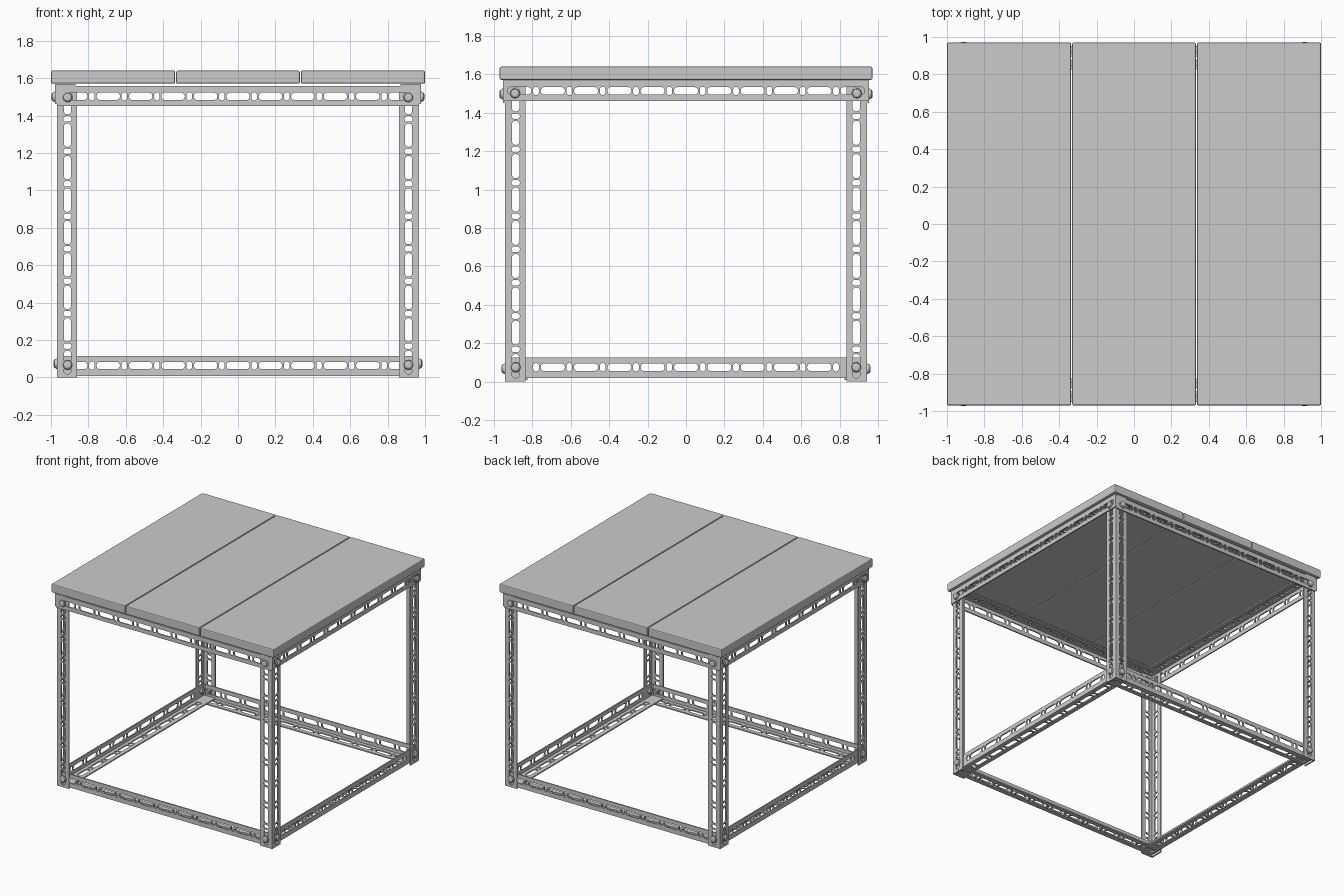
import bpy, bmesh, math
from mathutils import Matrix, Vector

if "Cube" in bpy.data.objects:
    bpy.data.objects.remove(bpy.data.objects["Cube"])

grey = bpy.data.materials.new("plain grey")
grey.diffuse_color = (0.6, 0.6, 0.6, 1)
grey.use_nodes = True
grey.node_tree.nodes["Principled BSDF"].inputs["Base Color"].default_value = grey.diffuse_color

W, T = 0.108, 0.010          # angle iron flange width and thickness
PITCH, HOLE_V = 0.1735, 0.056  # hole spacing and distance from the outer corner


def add_object(name, mesh):
    ob = bpy.data.objects.new(name, mesh)
    mesh.materials.clear()
    mesh.materials.append(grey)
    bpy.context.collection.objects.link(ob)
    return ob


def slot_points(cx, cy, length, height):
    # rounded slot, long along x or y
    r = min(length, height) / 2
    ex, ey = length / 2 - r, height / 2 - r
    pts = []
    for i in range(16):
        a = 2 * math.pi * (i + 0.5) / 16
        c, s = math.cos(a), math.sin(a)
        pts.append((cx + math.copysign(ex, c) + r * c, cy + math.copysign(ey, s) + r * s))
    return pts


def perforated_plate(length, v0):
    # flat strip with alternating long slots and short cross slots
    h = length / 2
    loops = [[(-h, v0), (h, v0), (h, W), (-h, W)]]
    for k in range(-12, 13):
        x = k * PITCH / 2
        size = (0.126, 0.040) if k % 2 == 0 else (0.030, 0.044)
        if abs(x) + size[0] / 2 < h - 0.008:
            loops.append(slot_points(x, HOLE_V, *size))
    cu = bpy.data.curves.new("strip", 'CURVE')
    cu.dimensions, cu.fill_mode, cu.extrude = '2D', 'BOTH', T / 2
    for loop in loops:
        sp = cu.splines.new('POLY')
        sp.points.add(len(loop) - 1)
        for p, (x, y) in zip(sp.points, loop):
            p.co = (x, y, 0, 1)
        sp.use_cyclic_u = True
    ob = bpy.data.objects.new("strip", cu)
    bpy.context.collection.objects.link(ob)
    dg = bpy.context.evaluated_depsgraph_get()
    mesh = bpy.data.meshes.new_from_object(ob.evaluated_get(dg))
    bpy.data.objects.remove(ob)
    bpy.data.curves.remove(cu)
    return mesh


def angle_iron(name, origin, u, a, b, length):
    # L section: outer corner runs along u, flanges go along a and b
    u, a, b, o = (Vector(v) for v in (u, a, b, origin))
    bm = bmesh.new()
    for p, q, v0 in ((a, b, 0), (b, a, T)):
        mesh = perforated_plate(length, v0)
        m = Matrix((u, p, q)).transposed().to_4x4()
        m.translation = o + q * T / 2
        mesh.transform(m)
        bm.from_mesh(mesh)
        bpy.data.meshes.remove(mesh)
    bmesh.ops.remove_doubles(bm, verts=bm.verts, dist=1e-5)
    bmesh.ops.recalc_face_normals(bm, faces=bm.faces)
    for f in bm.faces:
        f.smooth = False
    out = bpy.data.meshes.new(name)
    bm.to_mesh(out)
    bm.free()
    add_object(name, out)


def bolt(name, pos, normal):
    # washer, tapered head, shaft and hex nut, all along the outward normal
    rot = Vector((0, 0, 1)).rotation_difference(Vector(normal)).to_matrix().to_4x4()
    base = Matrix.Translation(pos) @ rot
    bm = bmesh.new()
    for z0, z1, r0, r1, n in ((0, 0.006, 0.028, 0.028, 20), (0.006, 0.014, 0.025, 0.022, 20),
                              (0.014, 0.019, 0.022, 0.013, 20), (-0.045, 0, 0.012, 0.012, 12),
                              (-0.036, -0.020, 0.025, 0.025, 6)):
        bmesh.ops.create_cone(bm, cap_ends=True, segments=n, radius1=r0, radius2=r1, depth=z1 - z0,
                              matrix=base @ Matrix.Translation((0, 0, (z0 + z1) / 2)))
    mesh = bpy.data.meshes.new(name)
    bm.to_mesh(mesh)
    bm.free()
    add_object(name, mesh)


# table top planks
EDGES = (-1.0, -0.3333, 0.3333, 1.0)
for i in range(3):
    x0 = EDGES[i] + (0.003 if i > 0 else 0)
    x1 = EDGES[i + 1] - (0.003 if i < 2 else 0)
    bm = bmesh.new()
    bmesh.ops.create_cube(bm, size=1)
    bmesh.ops.scale(bm, vec=(x1 - x0, 1.94, 0.069), verts=bm.verts)
    bmesh.ops.translate(bm, vec=((x0 + x1) / 2, 0, 1.6055), verts=bm.verts)
    mesh = bpy.data.meshes.new("plank")
    bm.to_mesh(mesh)
    bm.free()
    ob = add_object(("left", "middle", "right")[i] + "_plank", mesh)
    bev = ob.modifiers.new("bevel", 'BEVEL')
    bev.width, bev.segments = 0.007, 2

X, Y = 0.968, 0.943          # outer faces of the legs
SIDE = {-1: "left", 1: "right"}
END = {-1: "front", 1: "back"}

# legs and corner bolts
for sx in (-1, 1):
    for sy in (-1, 1):
        tag = END[sy] + "_" + SIDE[sx]
        angle_iron(tag + "_leg", (sx * X, sy * Y, 0.775), (0, 0, 1), (-sx, 0, 0), (0, -sy, 0), 1.55)
        bolt(tag + "_top_bolt_a", (sx * 0.911, sy * (Y + T), 1.497), (0, sy, 0))
        bolt(tag + "_top_bolt_b", (sx * (X + T), sy * 0.89, 1.50), (sx, 0, 0))
        bolt(tag + "_bottom_bolt_a", (sx * 0.911, sy * Y, 0.067), (0, sy, 0))
        bolt(tag + "_bottom_bolt_b", (sx * X, sy * 0.887, 0.074), (sx, 0, 0))

# front and back rails: top pair outside the legs, bottom pair inside
for s in (-1, 1):
    angle_iron(END[s] + "_top_rail", (0, s * (Y + T), 1.559), (1, 0, 0), (0, 0, -1), (0, -s, 0), 1.935)
    angle_iron(END[s] + "_bottom_rail", (0, s * (Y - T), 0.008), (1, 0, 0), (0, 0, 1), (0, -s, 0), 1.89)

# side rails, one sheet thickness higher than the front ones
for s in (-1, 1):
    angle_iron(SIDE[s] + "_top_rail", (s * (X + T), 0, 1.5695), (0, 1, 0), (0, 0, -1), (-s, 0, 0), 1.905)
    angle_iron(SIDE[s] + "_bottom_rail", (s * (X - T), 0, 0.0185), (0, 1, 0), (0, 0, 1), (-s, 0, 0), 1.84)
